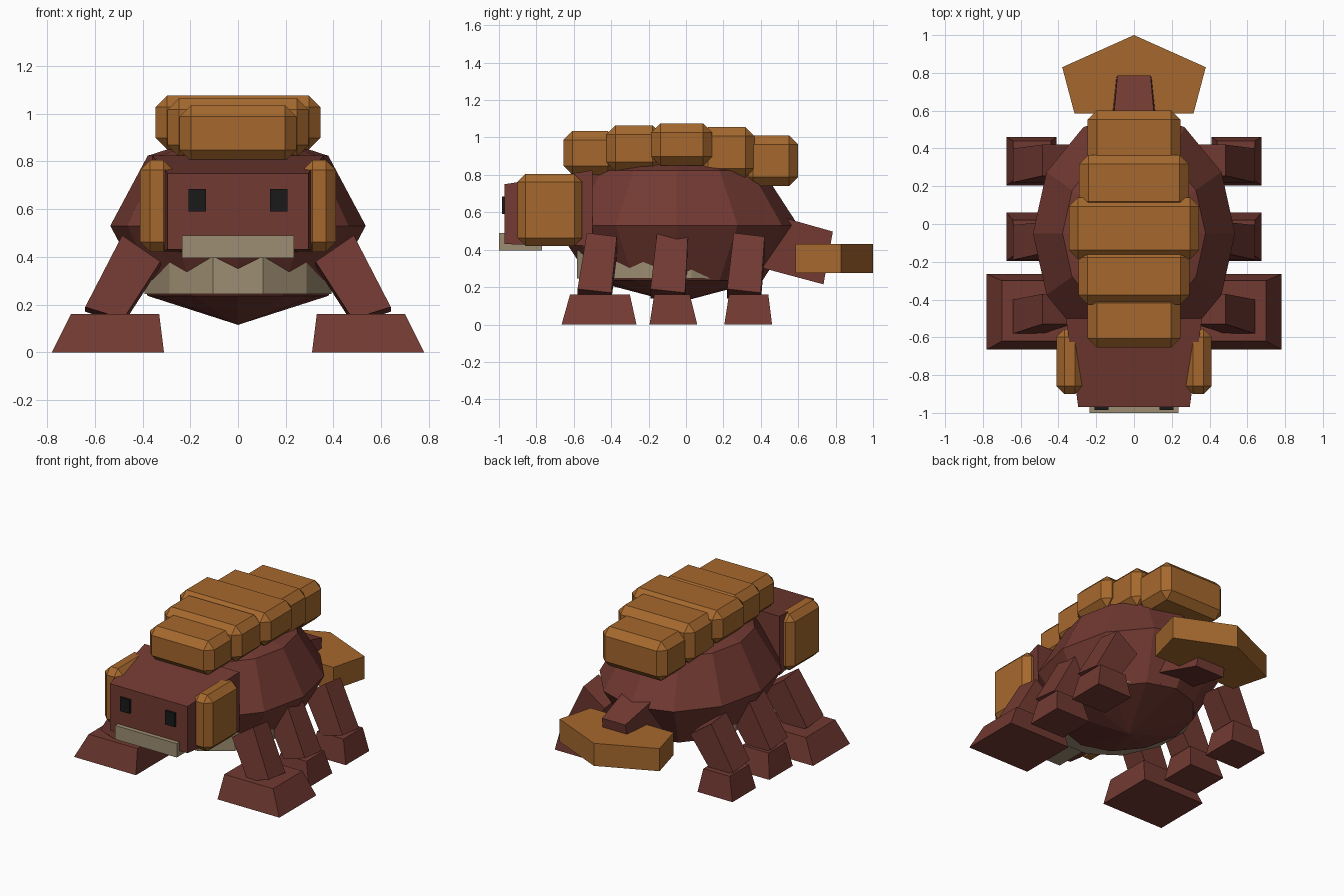
import bpy, bmesh
from math import radians
from mathutils import Matrix

if "Cube" in bpy.data.objects:
    bpy.data.objects.remove(bpy.data.objects["Cube"])


def material(name, rgb):
    m = bpy.data.materials.new(name)
    m.diffuse_color = (*rgb, 1)
    m.use_nodes = True
    m.node_tree.nodes["Principled BSDF"].inputs["Base Color"].default_value = m.diffuse_color
    return m


BROWN = material("brown hide", (0.17, 0.042, 0.032))
ORANGE = material("orange plate", (0.38, 0.14, 0.027))
BEIGE = material("beige", (0.34, 0.27, 0.17))
BLACK = material("black", (0.01, 0.01, 0.01))


def finish(name, bm, mat):
    bmesh.ops.recalc_face_normals(bm, faces=bm.faces)
    mesh = bpy.data.meshes.new(name)
    bm.to_mesh(mesh)
    bm.free()
    mesh.materials.append(mat)
    ob = bpy.data.objects.new(name, mesh)
    bpy.context.collection.objects.link(ob)
    return ob


def loft(name, ring_a, ring_b, mat):
    """Closed solid between two rings with the same number of points."""
    bm = bmesh.new()
    a = [bm.verts.new(p) for p in ring_a]
    b = [bm.verts.new(p) for p in ring_b]
    n = len(a)
    bm.faces.new(a)
    bm.faces.new(b)
    for i in range(n):
        j = (i + 1) % n
        bm.faces.new((a[i], a[j], b[j], b[i]))
    return finish(name, bm, mat)


def rect_z(x0, x1, y0, y1, z):
    return [(x0, y0, z), (x1, y0, z), (x1, y1, z), (x0, y1, z)]


def rect_y(hx, z0, z1, y0, y1=None, hx1=None):
    y1 = y0 if y1 is None else y1
    hx1 = hx if hx1 is None else hx1
    return [(-hx, y0, z0), (hx, y0, z0), (hx1, y1, z1), (-hx1, y1, z1)]


def box(name, x0, x1, y0, y1, z0, z1, mat, bevel=0):
    ob = loft(name, rect_z(x0, x1, y0, y1, z0), rect_z(x0, x1, y0, y1, z1), mat)
    if bevel:
        mod = ob.modifiers.new("chamfer", 'BEVEL')
        mod.width = bevel
        mod.segments = 1
    return ob


# Body: coarse ellipsoid
bm = bmesh.new()
bmesh.ops.create_uvsphere(bm, u_segments=12, v_segments=4, radius=1,
                          matrix=Matrix.Translation((0, -0.05, 0.53))
                          @ Matrix.Diagonal((0.535, 0.65, 0.415, 1)))
finish("body", bm, BROWN)

# Pale belly disc showing through the underside
bm = bmesh.new()
bmesh.ops.create_cone(bm, cap_ends=True, segments=12, radius1=1, radius2=1.0, depth=1,
                      matrix=Matrix.Translation((0, -0.1, 0.32))
                      @ Matrix.Diagonal((0.405, 0.50, 0.15, 1))
                      @ Matrix.Rotation(radians(15), 4, 'Z'))
finish("belly", bm, BEIGE)

# Head, mouth, eyes and cheek plates
loft("head", rect_y(0.295, 0.43, 0.75, -0.97), rect_y(0.36, 0.42, 0.825, -0.50), BROWN)
box("mouth", -0.235, 0.235, -1.0, -0.77, 0.395, 0.49, BEIGE)
for s, side in ((1, "left"), (-1, "right")):
    box(f"{side}_eye", s * 0.135, s * 0.208, -0.985, -0.90, 0.59, 0.685, BLACK)
    box(f"{side}_cheek_plate", s * 0.27, s * 0.41, -0.90, -0.555, 0.42, 0.805, ORANGE, 0.042)

# Back plates: half width, y range, z range
plates = [(0.245, -0.655, -0.37, 0.80, 1.035),
          (0.295, -0.425, -0.13, 0.82, 1.065),
          (0.345, -0.185, 0.14, 0.85, 1.075),
          (0.29, 0.07, 0.365, 0.785, 1.055),
          (0.245, 0.31, 0.60, 0.74, 1.01)]
for i, (hx, y0, y1, z0, z1) in enumerate(plates, 1):
    box(f"back_plate_{i}", -hx, hx, y0, y1, z0, z1, ORANGE, 0.048)

# Legs and feet: leg top y, leg bottom y, foot bottom (x, y), foot top (x, y)
legs = [("front", (-0.53, -0.37), (-0.58, -0.40),
         (0.31, 0.78, -0.665, -0.265), (0.33, 0.70, -0.62, -0.30)),
        ("middle", (-0.155, 0.01), (-0.19, -0.005),
         (0.41, 0.675, -0.195, 0.06), (0.44, 0.64, -0.17, 0.02)),
        ("rear", (0.255, 0.42), (0.22, 0.40),
         (0.41, 0.675, 0.205, 0.46), (0.44, 0.64, 0.23, 0.44))]
for s, side in ((1, "left"), (-1, "right")):
    for label, ty, by, fb, ft in legs:
        top = [(s * x, y, z) for x, z, y in ((0.325, 0.38, ty[0]), (0.485, 0.49, ty[0]),
                                             (0.485, 0.47, ty[1]), (0.325, 0.36, ty[1]))]
        low = [(s * x, y, z) for x, z, y in ((0.48, 0.14, by[0]), (0.64, 0.19, by[0]),
                                             (0.64, 0.17, by[1]), (0.48, 0.12, by[1]))]
        loft(f"{side}_{label}_leg", top, low, BROWN)
        loft(f"{side}_{label}_foot", rect_z(s * fb[0], s * fb[1], fb[2], fb[3], 0),
             rect_z(s * ft[0], s * ft[1], ft[2], ft[3], 0.16), BROWN)

# Tail stem and five-sided tail fan
loft("tail_stem", rect_y(0.14, 0.31, 0.60, 0.38, 0.42, 0.12),
     rect_y(0.11, 0.215, 0.497, 0.735, 0.785, 0.088), BROWN)
fan = [(-0.315, 0.585), (0.315, 0.585), (0.38, 0.83), (0, 1.0), (-0.38, 0.83)]
loft("tail_fan", [(x, y, 0.275) for x, y in fan], [(x, y, 0.43) for x, y in fan], ORANGE)
